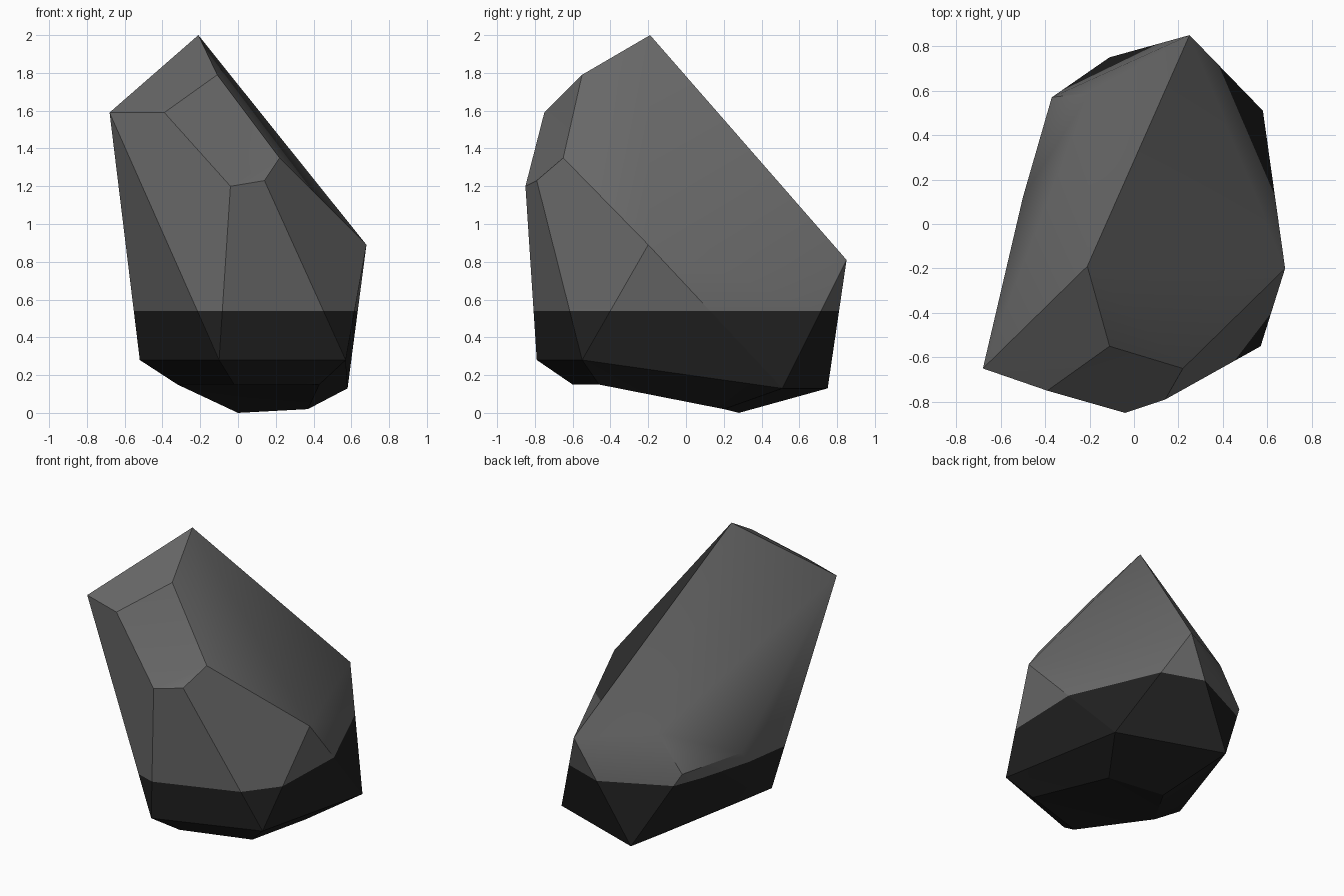
import bpy, bmesh, math

if "Cube" in bpy.data.objects:
    bpy.data.objects.remove(bpy.data.objects["Cube"])

# Corner points of the boulder, named by letter
POINTS = {
    # peak and upper front facets
    "A": (-.21, -.19, 2.0), "B": (-.68, -.65, 1.59), "C": (-.39, -.75, 1.59),
    "D": (-.11, -.55, 1.79), "E": (.22, -.65, 1.35), "F": (.14, -.79, 1.23),
    "G": (-.04, -.85, 1.20),
    # waist
    "H": (.68, -.20, .89), "I": (.25, .85, .81), "R": (-.20, .59, .86),
    "Q": (-.37, .57, .62), "S": (-.50, .12, .63),
    # lower rim
    "J": (-.52, -.18, .28), "K": (-.10, -.79, .28), "L": (.57, -.55, .28),
    "M": (.58, .51, .13), "P": (-.11, .75, .13),
    # underside
    "N": (-.32, -.18, .15), "W": (-.02, -.60, .15), "X": (.43, -.46, .15),
    "U": (0, .28, 0), "V": (.37, .20, .02),
}
FACETS = ("ABCD CDEFG BCGK FGKL EFLH HLM ADE AEH AHI HMI BKJ "   # front and right
          "ABR ARI BJS BSR SQR IRQ IQP IMP QSJ QJP "             # left and back
          "JNUP PUVM MVXL LXWK KWNJ NWXVU").split()              # underside
FACETS[1] = "CDEFG"
BAND_TOP = 0.54


def material(name, value):
    m = bpy.data.materials.new(name)
    m.diffuse_color = (value, value, value, 1)
    m.use_nodes = True
    m.node_tree.nodes["Principled BSDF"].inputs["Base Color"].default_value = m.diffuse_color
    return m


# Boulder shell
bm = bmesh.new()
verts = {k: bm.verts.new(p) for k, p in POINTS.items()}
for f in FACETS:
    # F-G-K-L and similar strips are listed in perimeter order
    order = {"FGKL": "FGKL"}.get(f, f)
    bm.faces.new([verts[c] for c in order])
bmesh.ops.recalc_face_normals(bm, faces=bm.faces[:])
bmesh.ops.triangulate(bm, faces=[f for f in bm.faces if len(f.verts) > 3])

# Dark damp band: cut level and colour everything below it
bmesh.ops.bisect_plane(bm, geom=bm.verts[:] + bm.edges[:] + bm.faces[:],
                       plane_co=(0, 0, BAND_TOP), plane_no=(0, 0, 1))
for f in bm.faces:
    f.material_index = int(f.calc_center_median().z < BAND_TOP)

mesh = bpy.data.meshes.new("boulder")
bm.to_mesh(mesh)
bm.free()
mesh.materials.append(material("grey stone", 0.14))
mesh.materials.append(material("dark stone", 0.015))
boulder = bpy.data.objects.new("boulder", mesh)
bpy.context.collection.objects.link(boulder)

# Soften only the shallow creases
bpy.context.view_layer.objects.active = boulder
boulder.select_set(True)
bpy.ops.object.shade_smooth_by_angle(angle=math.radians(30))
